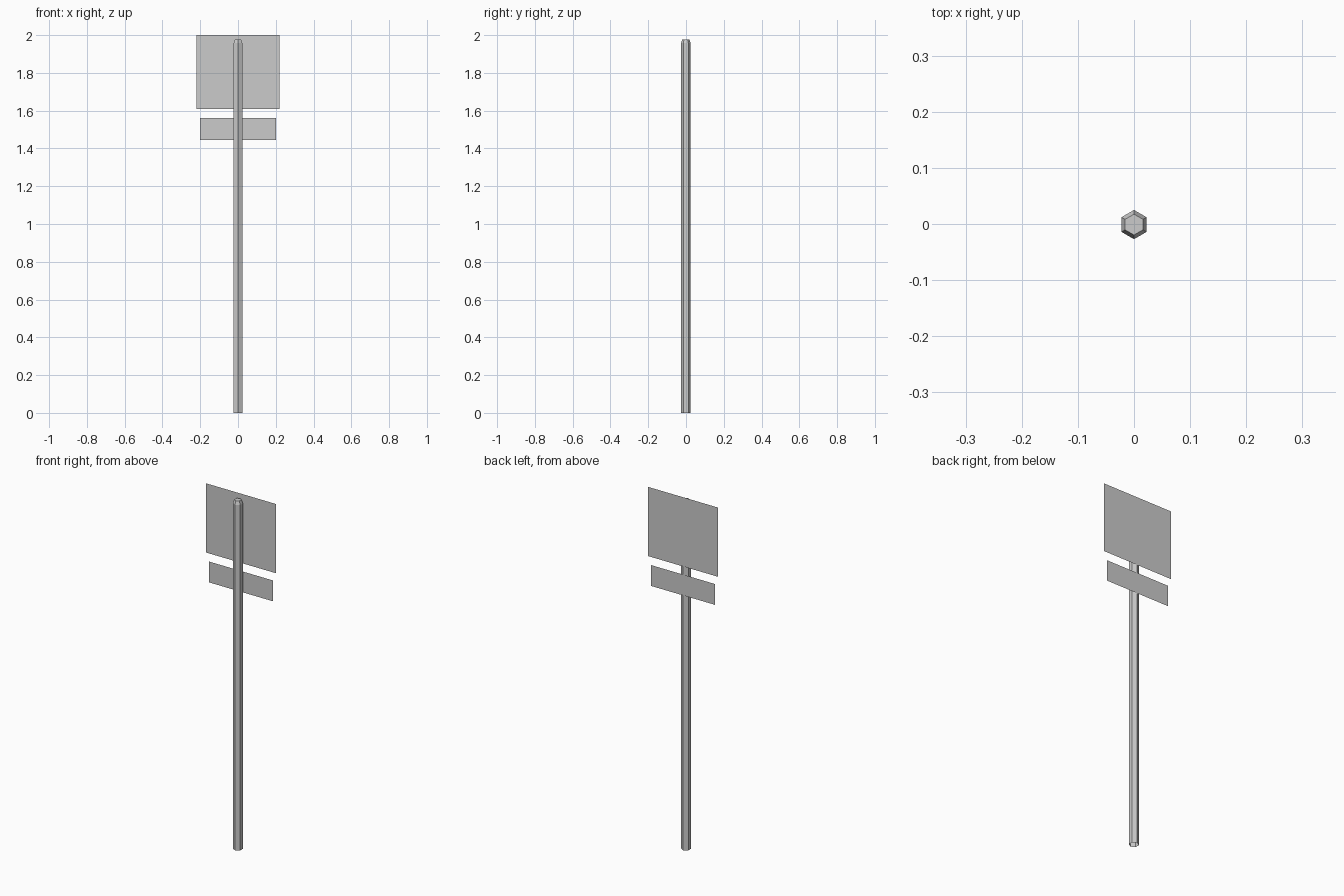
import bpy, bmesh, math

if "Cube" in bpy.data.objects:
    bpy.data.objects.remove(bpy.data.objects["Cube"])

def make_object(name, build):
    bm = bmesh.new()
    build(bm)
    mesh = bpy.data.meshes.new(name)
    bm.to_mesh(mesh)
    bm.free()
    obj = bpy.data.objects.new(name, mesh)
    bpy.context.collection.objects.link(obj)

# Hexagonal post: open at the ground, chamfered and capped at the top
POST_Y = -0.001
PROFILE = [(0.026, 0.0), (0.026, 1.957), (0.0185, 1.977)]

def build_post(bm):
    rings = []
    for radius, z in PROFILE:
        angles = [math.radians(30 + 60 * i) for i in range(6)]
        rings.append([bm.verts.new((radius * math.cos(a), POST_Y + radius * math.sin(a), z))
                      for a in angles])
    for low, high in zip(rings, rings[1:]):
        for i in range(6):
            j = (i + 1) % 6
            bm.faces.new((low[i], low[j], high[j], high[i]))
    bm.faces.new(rings[-1])

make_object("post", build_post)

# Thin flat sign plates on the rear of the post, facing +y
def make_plate(name, half_width, bottom, top, y=0.0265):
    def build(bm):
        corners = [(half_width, bottom), (-half_width, bottom),
                   (-half_width, top), (half_width, top)]
        bm.faces.new([bm.verts.new((x, y, z)) for x, z in corners])
    make_object(name, build)

make_plate("main_sign_plate", 0.22, 1.608, 2.0)
make_plate("lower_sign_plate", 0.20, 1.444, 1.562)
